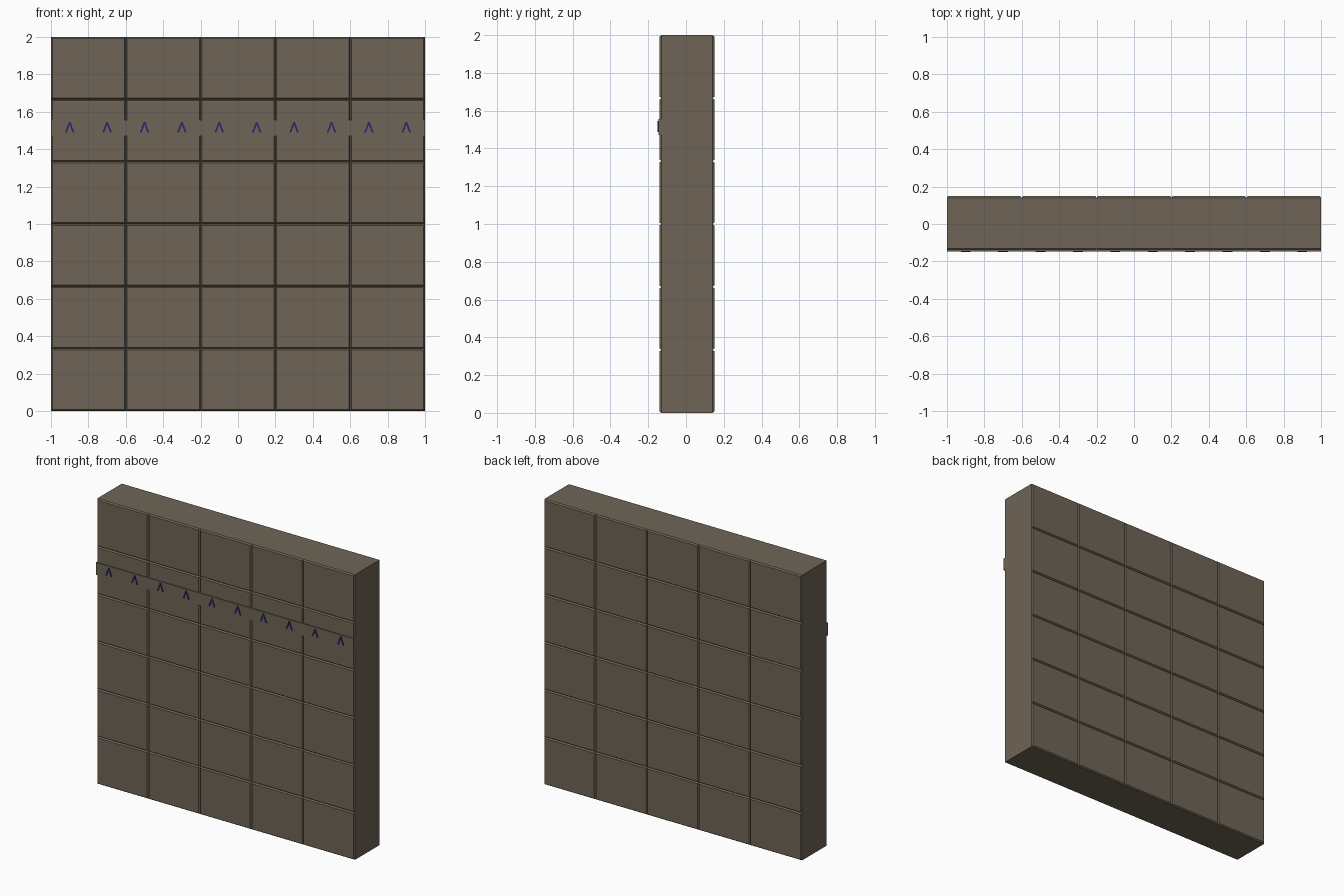
import bpy, bmesh

if "Cube" in bpy.data.objects:
    bpy.data.objects.remove(bpy.data.objects["Cube"])


def material(name, rgb):
    m = bpy.data.materials.new(name)
    m.diffuse_color = (*rgb, 1.0)
    m.use_nodes = True
    m.node_tree.nodes["Principled BSDF"].inputs["Base Color"].default_value = m.diffuse_color
    return m


STONE = material("brown_stone", (0.158, 0.130, 0.094))
NAVY = material("navy_blue", (0.015, 0.02, 0.15))

CORE_FRONT, CORE_BACK = -0.13, 0.14   # groove floors
BEVEL = 0.01                          # block bevel width and height
BAND_FRONT, MARK_FRONT = -0.1465, -0.15
COLS, ROWS = 5, 6


def finish(name, bm, mat):
    bmesh.ops.recalc_face_normals(bm, faces=bm.faces)
    me = bpy.data.meshes.new(name)
    bm.to_mesh(me)
    bm.free()
    me.materials.append(mat)
    ob = bpy.data.objects.new(name, me)
    bpy.context.collection.objects.link(ob)
    return ob


def extrude_profile(bm, pts, y0, y1):
    """Prism from an (x, z) outline between two depths."""
    a = [bm.verts.new((x, y0, z)) for x, z in pts]
    b = [bm.verts.new((x, y1, z)) for x, z in pts]
    bm.faces.new(a)
    bm.faces.new(b[::-1])
    n = len(pts)
    for i in range(n):
        j = (i + 1) % n
        bm.faces.new((a[i], b[i], b[j], a[j]))


# Wall: box cut into a block grid, front and back blocks raised with bevels
bm = bmesh.new()
extrude_profile(bm, [(-1, 0), (1, 0), (1, 2), (-1, 2)], CORE_FRONT, CORE_BACK)
bmesh.ops.recalc_face_normals(bm, faces=bm.faces)
cuts = [((-1 + 2 * i / COLS, 0, 0), (1, 0, 0)) for i in range(1, COLS)]
cuts += [((0, 0, 2 * i / ROWS), (0, 0, 1)) for i in range(1, ROWS)]
for co, no in cuts:
    geom = bm.verts[:] + bm.edges[:] + bm.faces[:]
    bmesh.ops.bisect_plane(bm, geom=geom, plane_co=co, plane_no=no)
bm.normal_update()
blocks = [f for f in bm.faces if abs(f.normal.y) > 0.9]
bmesh.ops.inset_individual(bm, faces=blocks, thickness=BEVEL, depth=BEVEL)
finish("block_wall", bm, STONE)

# Flat band across the front
bm = bmesh.new()
extrude_profile(bm, [(-1, 1.47), (1, 1.47), (1, 1.557), (-1, 1.557)],
                BAND_FRONT, CORE_FRONT)
finish("front_band", bm, STONE)

# Row of thin chevron marks on the band
bm = bmesh.new()
for i in range(10):
    cx = -0.9 + 0.2 * i
    outline = [(-0.026, 1.488), (-0.004, 1.545), (0.004, 1.545),
               (0.026, 1.488), (0.016, 1.488), (0, 1.532), (-0.016, 1.488)]
    extrude_profile(bm, [(cx + x, z) for x, z in outline],
                    MARK_FRONT, BAND_FRONT + 0.001)
finish("chevron_marks", bm, NAVY)
